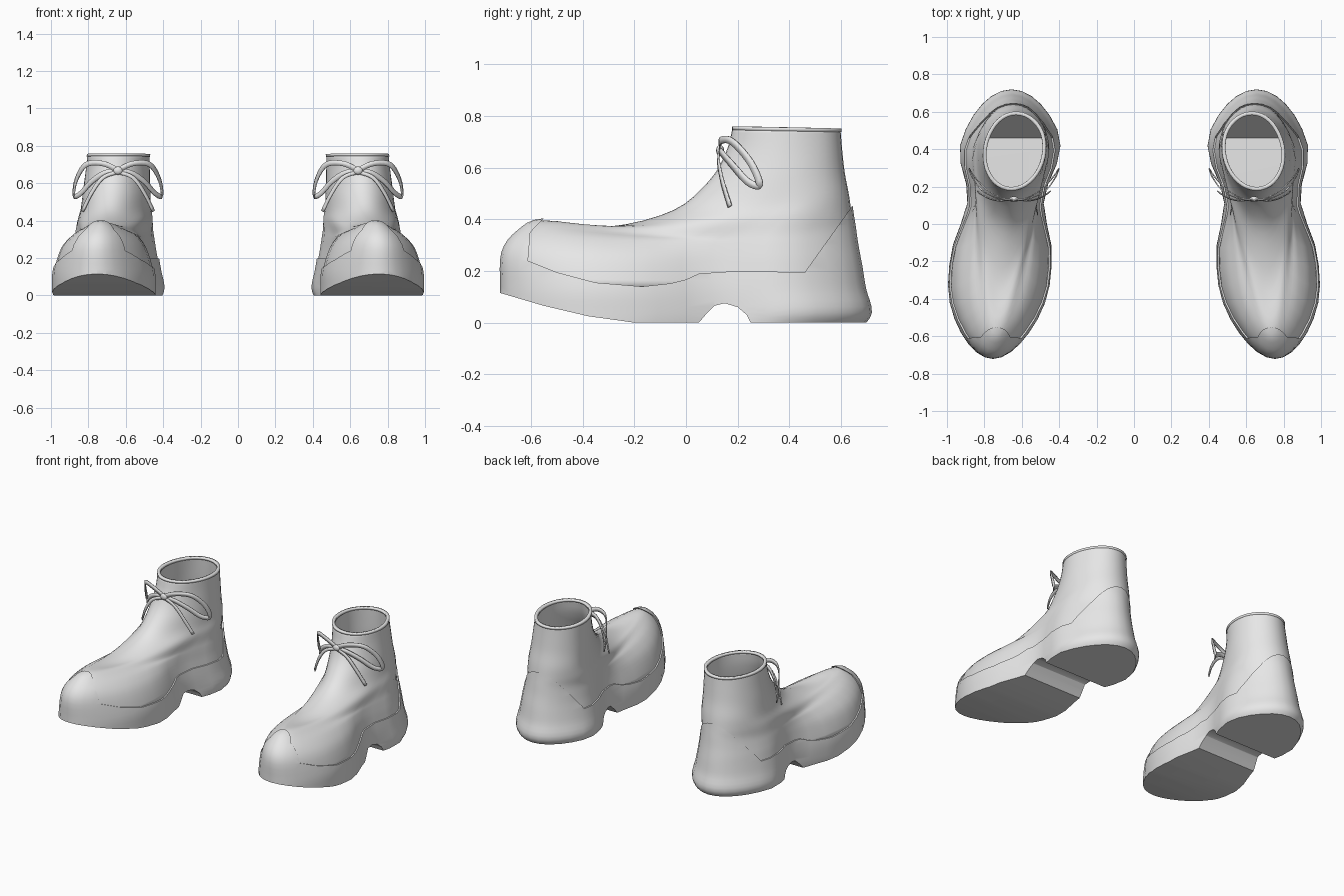
import bpy, bmesh, math
from mathutils import Vector

if "Cube" in bpy.data.objects:
    bpy.data.objects.remove(bpy.data.objects["Cube"], do_unlink=True)

grey = bpy.data.materials.new("light_grey")
grey.use_nodes = True
COLOUR = (0.8, 0.8, 0.8, 1)
grey.diffuse_color = COLOUR
grey.node_tree.nodes["Principled BSDF"].inputs["Base Color"].default_value = COLOUR

SIDES = 40


def spline(rows, steps):
    """Smooth curve through rows of numbers of any length."""
    rows = [Vector(r) for r in rows]
    pts = [rows[0] * 2 - rows[1]] + rows + [rows[-1] * 2 - rows[-2]]
    out = []
    for a, b, c, d in zip(pts, pts[1:], pts[2:], pts[3:]):
        for i in range(steps):
            t = i / steps
            out.append(b + (c - a) * (t / 2)
                       + (a * 2 - b * 5 + c * 4 - d) * (t * t / 2)
                       + (b * 3 - a - c * 3 + d) * (t ** 3 / 2))
    return out + [rows[-1]]


def add_object(name, bm):
    mesh = bpy.data.meshes.new(name)
    bm.to_mesh(mesh)
    bm.free()
    mesh.materials.append(grey)
    obj = bpy.data.objects.new(name, mesh)
    bpy.context.collection.objects.link(obj)
    return obj


def activate(obj):
    bpy.ops.object.select_all(action='DESELECT')
    obj.select_set(True)
    bpy.context.view_layer.objects.active = obj


def finish(obj, thickness=0, offset=-1):
    """Smooth shading, optional thickness, and a copy for the other foot."""
    activate(obj)
    bpy.ops.object.shade_smooth_by_angle(angle=math.radians(35))
    if thickness:
        mod = obj.modifiers.new("thickness", 'SOLIDIFY')
        mod.thickness, mod.offset = thickness, offset
    obj.modifiers.new("pair", 'MIRROR').use_clip = False


def ring(row):
    """Closed foot outline: front y/z, back y/z, dip, then six widths."""
    yf, zf, yb, zb, dip = row[:5]
    widths = spline([(w, 0) for w in row[5:]], 10)
    pts = []
    for i in range(SIDES):
        t = 2 * math.pi * i / SIDES
        u = (1 - math.cos(t)) / 2
        y = yf + (yb - yf) * u
        z = zf + (zb - zf) * u - dip * 4 * u * (1 - u)
        k = min(int(u * 50), 49)
        w = widths[k].lerp(widths[k + 1], u * 50 - k)[0]
        mid = 0.655 + 0.09 * max(0, (0.5 - y) / 1.1) - 0.05 * max(0, z - 0.25)
        pts.append((mid + w * math.sin(t), y, z))
    return pts


def loft(rows, grow=0, capped=False):
    bm = bmesh.new()
    loops = [[bm.verts.new(p) for p in ring(r)] for r in rows]
    for a, b in zip(loops, loops[1:]):
        for i in range(SIDES):
            j = (i + 1) % SIDES
            bm.faces.new((a[i], a[j], b[j], b[i]))
    if capped:
        bm.faces.new(loops[0][::-1])
        bm.faces.new(loops[-1])
    bm.normal_update()
    for v, n in [(v, v.normal.copy()) for v in bm.verts]:
        v.co += n * grow
    return bm


# Shoe shape, from the ground to the collar
shape = spline([
    (-.71, -.02, .67, -.02, 0, .28, .30, .265, .20, .30, .31),
    (-.712, .04, .712, .04, 0, .285, .305, .265, .20, .325, .335),
    (-.712, .14, .69, .13, 0, .28, .30, .26, .195, .305, .315),
    (-.708, .27, .675, .22, 0, .24, .255, .225, .178, .285, .295),
    (-.65, .35, .66, .30, .015, .19, .19, .175, .172, .268, .28),
    (-.55, .396, .65, .37, .045, .11, .125, .145, .175, .255, .265),
    (-.30, .372, .642, .42, 0, .11, .125, .155, .19, .24, .25),
    (-.05, .435, .632, .49, 0, .12, .14, .165, .188, .215, .225),
    (.09, .55, .615, .58, 0, .14, .155, .17, .182, .192, .195),
    (.155, .66, .605, .67, 0, .155, .16, .168, .172, .176, .178),
    (.182, .76, .598, .752, 0, .165, .165, .165, .165, .165, .165),
], 4)

# Upper
finish(add_object("upper", loft(shape[8:])), 0.012)

# Rolled edge round the collar
low = shape[-1].copy()
low[1] -= 0.014
low[3] -= 0.014
finish(add_object("collar_trim", loft([low, shape[-1]], 0.004)), 0.02)

# Sole, toe cap and heel counter: one shell trimmed by a side profile
sole = add_object("sole", loft(shape, 0.008, capped=True))
profile = [
    (-.8, .14), (-.72, .115), (-.55, .065), (-.38, .025), (-.2, 0), (.05, 0),
    (.08, .035), (.11, .065), (.15, .075), (.2, .06), (.235, .03), (.25, 0),
    (.8, 0), (.8, .67), (.46, .195), (.2, .2), (.05, .19), (0, .167),
    (-.06, .152), (-.17, .14), (-.35, .155), (-.5, .195), (-.612, .24),
    (-.603, .35), (-.55, .405), (-.51, .45), (-.8, .45)]
bm = bmesh.new()
side = bm.faces.new([bm.verts.new((0.2, y, z)) for y, z in profile])
moved = bmesh.ops.extrude_face_region(bm, geom=[side])["geom"]
bmesh.ops.translate(bm, vec=(1, 0, 0),
                    verts=[v for v in moved if isinstance(v, bmesh.types.BMVert)])
bmesh.ops.recalc_face_normals(bm, faces=bm.faces)
cutter = add_object("sole_cutter", bm)
cutter.hide_render = True
mod = sole.modifiers.new("trim", 'BOOLEAN')
mod.operation, mod.solver, mod.object = 'INTERSECT', 'EXACT', cutter
activate(sole)
bpy.ops.object.modifier_apply(modifier=mod.name)
bpy.data.objects.remove(cutter, do_unlink=True)
finish(sole)

# Laces: flat ribbons lying round the ankle
KNOT_X = 0.642


def ribbon(name, points, sign, width):
    path = [Vector((KNOT_X + sign * x, y, z)) for x, y, z in spline(points, 5)]
    bm = bmesh.new()
    edges = []
    for i, p in enumerate(path):
        along = path[min(i + 1, len(path) - 1)] - path[max(i - 1, 0)]
        outward = Vector((p.x - KNOT_X, p.y - 0.36, 0))
        across = along.cross(outward).normalized() * width / 2
        edges.append((bm.verts.new(p - across), bm.verts.new(p + across)))
    for a, b in zip(edges, edges[1:]):
        bm.faces.new((a[0], b[0], b[1], a[1]))
    finish(add_object(name, bm), 0.006, 0)


loop = [(0, .13, .67), (.08, .135, .705), (.17, .18, .70), (.222, .25, .62),
        (.235, .285, .535), (.2, .24, .545), (.14, .18, .61), (.07, .14, .655),
        (0, .13, .665)]
end = [(0, .13, .66), (.08, .125, .63), (.14, .14, .55), (.19, .17, .45)]
for label, sign in (("outer", 1), ("inner", -1)):
    ribbon(label + "_lace_loop", loop, sign, 0.028)
    ribbon(label + "_lace_end", end, sign, 0.02)

# Knot
bm = bmesh.new()
bmesh.ops.create_uvsphere(bm, u_segments=12, v_segments=8, radius=0.022)
bmesh.ops.scale(bm, vec=(1.2, 0.7, 1), verts=bm.verts)
bmesh.ops.translate(bm, vec=(KNOT_X, 0.132, 0.667), verts=bm.verts)
finish(add_object("lace_knot", bm))
